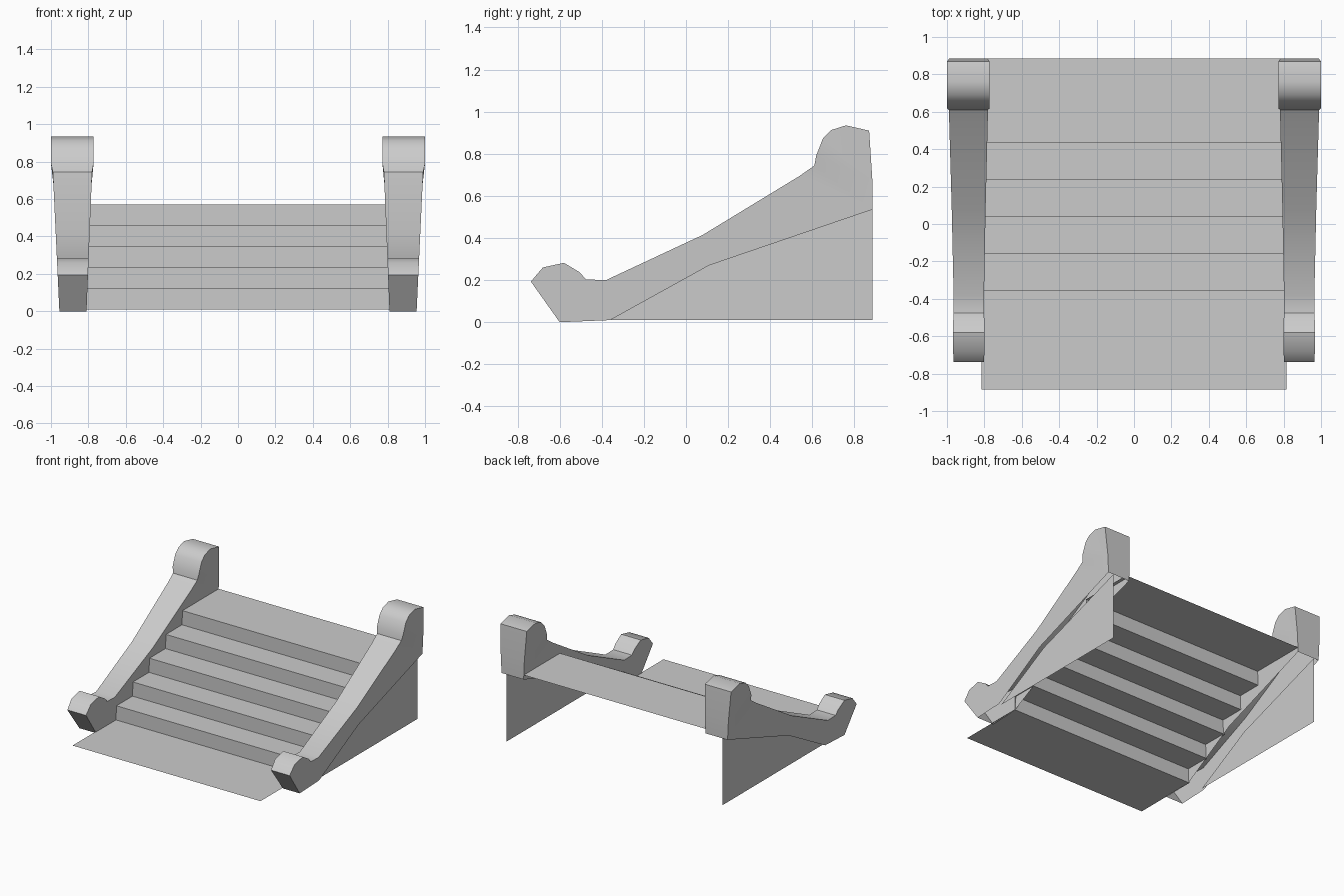
import bpy, bmesh, math

cube = bpy.data.objects.get("Cube")
if cube:
    bpy.data.objects.remove(cube, do_unlink=True)

stone = bpy.data.materials.new("grey stone")
stone.use_nodes = True
stone.diffuse_color = (0.6, 0.6, 0.6, 1)
stone.node_tree.nodes["Principled BSDF"].inputs["Base Color"].default_value = (0.6, 0.6, 0.6, 1)


def make_object(name, bm):
    mesh = bpy.data.meshes.new(name)
    bm.to_mesh(mesh)
    bm.free()
    mesh.materials.append(stone)
    obj = bpy.data.objects.new(name, mesh)
    bpy.context.collection.objects.link(obj)
    return obj


def sheet(bm, path, x0, x1):
    """Sweep a (y, z) path across x and return both rows of vertices."""
    a = [bm.verts.new((x0(z), y, z)) for y, z in path]
    b = [bm.verts.new((x1(z), y, z)) for y, z in path]
    for i in range(len(path) - 1):
        bm.faces.new((a[i], b[i], b[i + 1], a[i + 1]))
    return a, b


# Steps: one open folded sheet from the front apron to the landing
FLOOR, RISE, RUN, FIRST = 0.01, 0.112, 0.198, -0.355
path = [(-0.885, FLOOR)]
for i in range(5):
    y = FIRST + RUN * i
    path += [(y, FLOOR + RISE * i), (y, FLOOR + RISE * (i + 1))]
path.append((0.885, path[-1][1]))
bm = bmesh.new()
sheet(bm, path, lambda z: -0.815, lambda z: 0.815)
make_object("steps", bm)

# Balustrade outline, from the front foot over the top to the back
OUTLINE = [(-0.6, 0), (-0.737, 0.193), (-0.68, 0.26), (-0.58, 0.282),
           (-0.505, 0.237), (-0.475, 0.203), (-0.38, 0.2), (0.08, 0.415),
           (0.54, 0.695), (0.61, 0.744), (0.618, 0.79), (0.65, 0.872),
           (0.69, 0.913), (0.76, 0.935), (0.87, 0.91), (0.885, 0.68),
           (0.885, 0.535)]
# Lower edge shared by the balustrade and the wall below it
LOWER = [(0.885, 0.535), (0.11, 0.27), (-0.36, 0.01)]


def outer(z):
    return 1.0 if z > 0.745 else 0.955 + 0.047 * z


def inner(z):
    return 0.772 if z > 0.745 else 0.81 - 0.04 * z


for side, sign in (("left", 1), ("right", -1)):
    # Balustrade shell, open underneath
    bm = bmesh.new()
    rows = sheet(bm, OUTLINE, lambda z: sign * inner(z), lambda z: sign * outer(z))
    for row, edge in zip(rows, (inner, outer)):
        under = [bm.verts.new((sign * edge(z), y, z)) for y, z in LOWER[1:]]
        bm.faces.new(row + under)
    bmesh.ops.recalc_face_normals(bm, faces=bm.faces)
    bm.faces.ensure_lookup_table()
    if bm.faces[1].normal.z < 0:
        bmesh.ops.reverse_faces(bm, faces=bm.faces)
    bmesh.ops.triangulate(bm, faces=[f for f in bm.faces if len(f.verts) > 4])
    rail = make_object(side + "_balustrade", bm)
    bpy.ops.object.select_all(action='DESELECT')
    rail.select_set(True)
    bpy.context.view_layer.objects.active = rail
    bpy.ops.object.shade_smooth_by_angle(angle=math.radians(40))

    # Thin wall below the balustrade
    bm = bmesh.new()
    corners = LOWER + [(0.885, FLOOR)]
    face = bm.faces.new([bm.verts.new((sign * 0.935, y, z)) for y, z in corners])
    face.normal_update()
    if face.normal.x * sign < 0:
        face.normal_flip()
    make_object(side + "_side_wall", bm)
